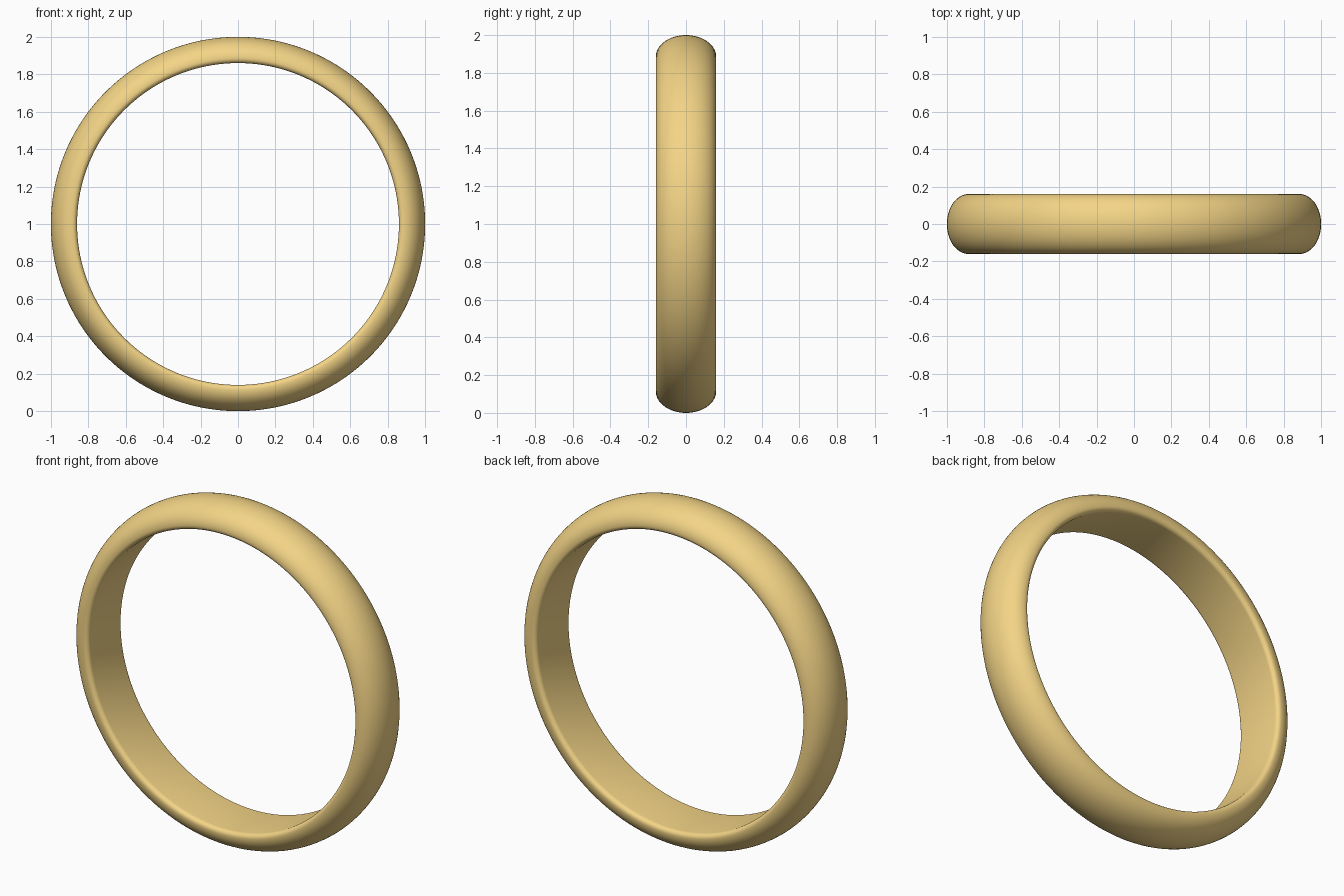
import bpy, bmesh
from math import sin, cos, pi
from mathutils import Vector

if "Cube" in bpy.data.objects:
    bpy.data.objects.remove(bpy.data.objects["Cube"])

OUTER, INNER, HALF = 1.0, 0.86, 0.16   # radii and half width of the band
SHOULDER, FILLET = 0.885, 0.025        # start of the dome, inner edge rounding

# D-shaped cross-section as (y, radius): domed outside, flat inside, soft inner edges
profile = []
for i in range(33):
    a = pi * i / 32
    profile.append((HALF * cos(a), SHOULDER + (OUTER - SHOULDER) * sin(a)))
for side, start in ((-1, pi), (1, 1.5 * pi)):
    for i in range(7):
        a = start + pi / 2 * i / 6
        p = (side * (HALF - FILLET) + FILLET * cos(a), INNER + FILLET + FILLET * sin(a))
        if all((Vector(p) - Vector(q)).length > 1e-4 for q in profile):
            profile.append(p)

# Revolve the cross-section around the finger axis
bm = bmesh.new()
verts = [bm.verts.new((0, y, r)) for y, r in profile]
edges = [bm.edges.new((v, verts[i - 1])) for i, v in enumerate(verts)]
bmesh.ops.spin(bm, geom=verts + edges, cent=(0, 0, 0), axis=(0, 1, 0),
               angle=2 * pi, steps=160, use_merge=True)
bmesh.ops.remove_doubles(bm, verts=bm.verts, dist=1e-5)
bmesh.ops.translate(bm, verts=bm.verts, vec=(0, 0, OUTER))
bmesh.ops.recalc_face_normals(bm, faces=bm.faces)
for f in bm.faces:
    f.smooth = True

mesh = bpy.data.meshes.new("ring_band")
bm.to_mesh(mesh)
bm.free()
ring = bpy.data.objects.new("ring_band", mesh)
bpy.context.collection.objects.link(ring)

# Gold
gold = bpy.data.materials.new("gold")
gold.diffuse_color = (0.90, 0.66, 0.24, 1)
gold.use_nodes = True
gold.node_tree.nodes["Principled BSDF"].inputs["Base Color"].default_value = gold.diffuse_color
mesh.materials.append(gold)
